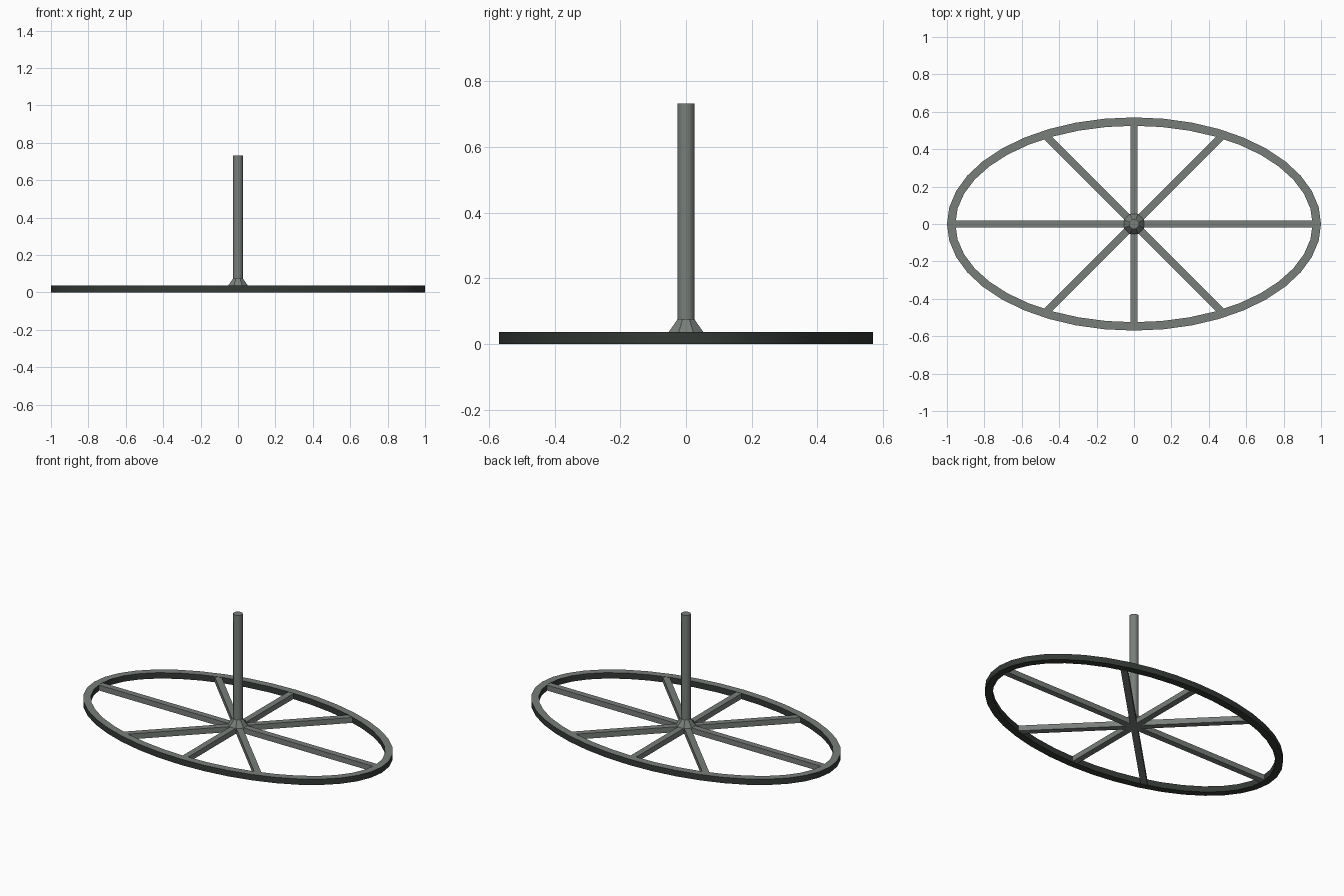
import bpy, bmesh, math
from mathutils import Vector, Matrix

if "Cube" in bpy.data.objects:
    bpy.data.objects.remove(bpy.data.objects["Cube"])


def material(name, col):
    m = bpy.data.materials.new(name)
    m.diffuse_color = (*col, 1)
    m.use_nodes = True
    m.node_tree.nodes["Principled BSDF"].inputs["Base Color"].default_value = m.diffuse_color
    return m


grey = material("grey_metal", (0.19, 0.21, 0.195))
dark = material("dark_rim", (0.035, 0.042, 0.037))


def finish(bm, name, mats=(grey,), smooth=False):
    bmesh.ops.recalc_face_normals(bm, faces=bm.faces)
    if len(mats) > 1:  # only upward faces keep the light colour
        for f in bm.faces:
            f.material_index = 0 if f.normal.z > 0.5 else 1
    if smooth:
        for f in bm.faces:
            f.smooth = abs(f.normal.z) < 0.9
        for e in bm.edges:
            e.smooth = len(e.link_faces) == 2 and e.calc_face_angle(0) < math.radians(50)
    me = bpy.data.meshes.new(name)
    bm.to_mesh(me)
    bm.free()
    for m in mats:
        me.materials.append(m)
    ob = bpy.data.objects.new(name, me)
    bpy.context.collection.objects.link(ob)
    return ob


def cone(name, r1, r2, z0, z1, smooth, sides=8):
    bm = bmesh.new()
    rot = Matrix.Rotation(math.pi / sides, 4, 'Z')
    bmesh.ops.create_cone(bm, cap_ends=True, segments=sides, radius1=r1, radius2=r2,
                          depth=z1 - z0, matrix=Matrix.Translation((0, 0, (z0 + z1) / 2)) @ rot)
    return finish(bm, name, smooth=smooth)


# Oval rim with a rectangular section, dark sides and underside
A, B, W, H, N = 1.0, 0.57, 0.045, 0.037, 40
bm = bmesh.new()
rings = []
for i in range(N):
    t = 2 * math.pi * i / N
    c, s = math.cos(t), math.sin(t)
    rings.append([bm.verts.new(((A - d) * c, (B - d) * s, z))
                  for d, z in ((0, 0), (0, H), (W, H), (W, 0))])
for i in range(N):
    p, q = rings[i], rings[(i + 1) % N]
    for k in range(4):
        bm.faces.new((p[k], q[k], q[(k + 1) % 4], p[(k + 1) % 4]))
finish(bm, "oval_rim", (grey, dark), True)

# Eight square spokes reaching into the rim
for i in range(8):
    a = math.pi / 4 * i
    d = Vector((math.cos(a), math.sin(a), 0))
    L = 1 / math.hypot(d.x / (A - W / 2), d.y / (B - W / 2))
    bm = bmesh.new()
    m = (Matrix.Translation(d * L / 2 + Vector((0, 0, 0.0185))) @ Matrix.Rotation(a, 4, 'Z')
         @ Matrix.Diagonal((L, 0.038, 0.034, 1)))
    bmesh.ops.create_cube(bm, size=1, matrix=m)
    finish(bm, "spoke_%d" % (i + 1))

# Flared collar and upright pole
cone("collar", 0.058, 0.028, 0.035, 0.075, False)
cone("pole", 0.028, 0.028, 0.02, 0.733, True)
